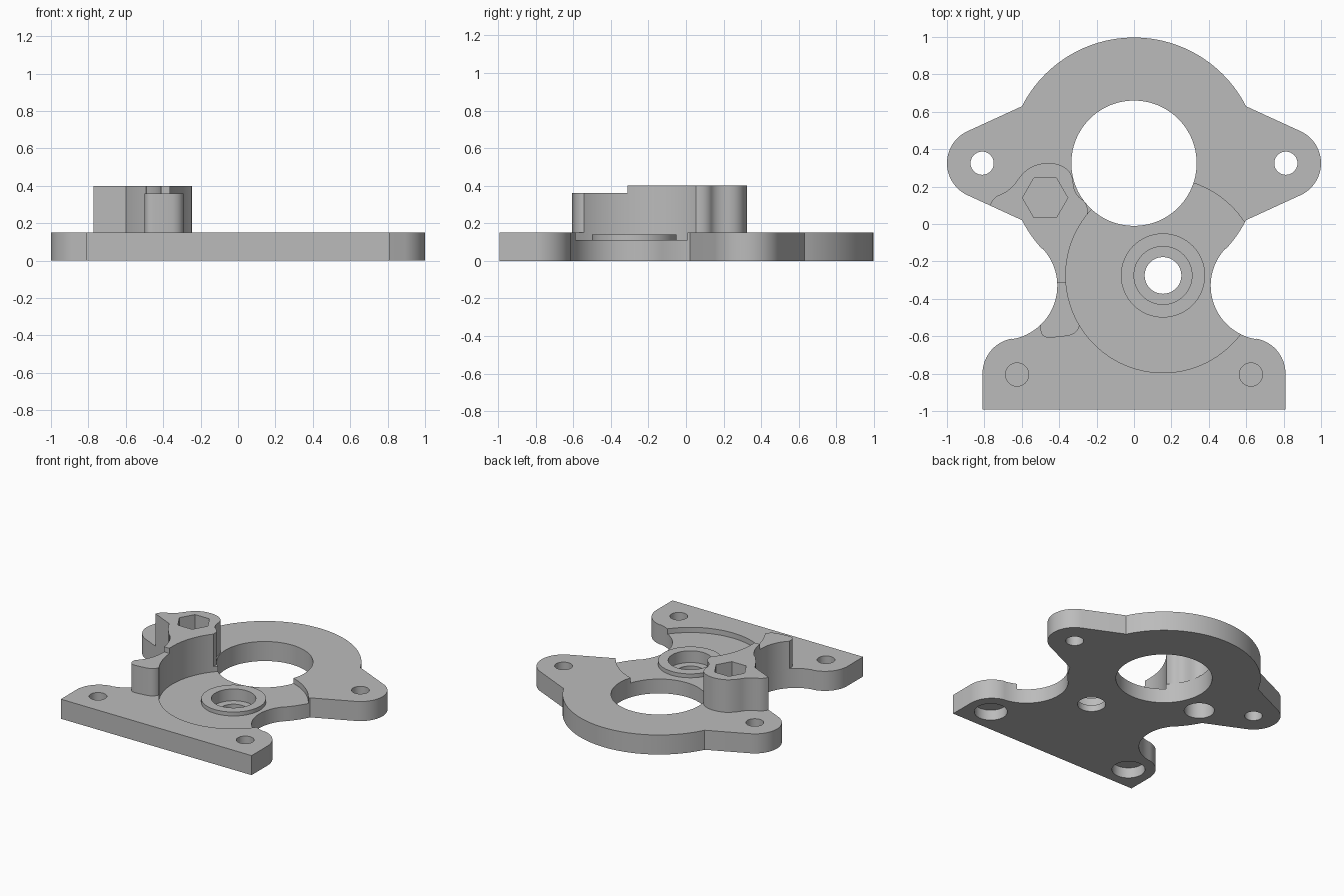
import bpy, bmesh
from math import atan2, cos, sin, pi, radians, acos, hypot

cube = bpy.data.objects.get("Cube")
if cube:
    bpy.data.objects.remove(cube)

grey = bpy.data.materials.new("plain grey")
grey.use_nodes = True
colour = (0.5, 0.5, 0.5, 1)
grey.diffuse_color = colour
grey.node_tree.nodes["Principled BSDF"].inputs["Base Color"].default_value = colour

RING, RING_R = (0, 0.325), 0.672
EAR, EAR_R = (0.812, 0.325), 0.188
WAIST, WAIST_R = (0.70, -0.33), 0.29
FOOT, FOOT_R = (0.62, -0.80), 0.19
PINION, CLEAR_R = (0.155, -0.275), 0.52
POST = (-0.475, 0.14)
THICK, FLOOR = 0.15, 0.11


def prism(name, points, z0, z1):
    """Extrude a flat outline from z0 to z1."""
    bm = bmesh.new()
    face = bm.faces.new([bm.verts.new((x, y, z0)) for x, y in points])
    out = bmesh.ops.extrude_face_region(bm, geom=[face])
    for v in out["geom"]:
        if isinstance(v, bmesh.types.BMVert):
            v.co.z = z1
    bmesh.ops.recalc_face_normals(bm, faces=bm.faces)
    mesh = bpy.data.meshes.new(name)
    bm.to_mesh(mesh)
    bm.free()
    mesh.materials.append(grey)
    obj = bpy.data.objects.new(name, mesh)
    bpy.context.collection.objects.link(obj)
    return obj


def arc(c, r, a0, a1, n=24):
    return [(c[0] + r * cos(a0 + (a1 - a0) * i / n),
             c[1] + r * sin(a0 + (a1 - a0) * i / n)) for i in range(n + 1)]


def disc(name, c, r, z0, z1, n=64):
    return prism(name, arc(c, r, 0, 2 * pi, n)[:-1], z0, z1)


def boolean(obj, tool, operation="DIFFERENCE"):
    """Apply a boolean and discard the tool."""
    tool.hide_render = True
    mod = obj.modifiers.new("cut", "BOOLEAN")
    mod.operation, mod.object, mod.solver = operation, tool, "EXACT"
    bpy.context.view_layer.objects.active = obj
    bpy.ops.object.modifier_apply(modifier=mod.name)
    bpy.data.objects.remove(tool)


def rounded(points, steps=3):
    """Soften a closed outline by corner cutting."""
    for _ in range(steps):
        points = [(a[0] * k + b[0] * (1 - k), a[1] * k + b[1] * (1 - k))
                  for a, b in zip(points, points[1:] + points[:1])
                  for k in (0.75, 0.25)]
    return points


def heading(a, b):
    return atan2(b[1] - a[1], b[0] - a[0])


def plate_outline():
    """Right half from the bottom up, then mirrored."""
    shoulder = (0.6, 0.63)
    gap = (shoulder[0] - EAR[0], shoulder[1] - EAR[1])
    tangent = atan2(gap[1], gap[0]) - acos(EAR_R / hypot(*gap))
    neck = heading(WAIST, RING)
    half = [(0.81, -0.992)]
    half += arc(FOOT, FOOT_R, 0, heading(FOOT, WAIST))
    half += arc(WAIST, WAIST_R, heading(WAIST, FOOT) + 2 * pi, neck)
    half += arc(RING, RING_R, neck - pi, heading(RING, (0.6, 0.02)), 8)
    half += arc(EAR, EAR_R, -tangent, tangent)
    half += arc(RING, RING_R, heading(RING, shoulder), pi / 2)
    return half + [(-x, y) for x, y in half[-2::-1]]


# Base plate with round clearing and raised bearing ring
outline = plate_outline()
plate = prism("base_plate", outline, 0, THICK)
boolean(plate, disc("clearing", PINION, CLEAR_R, FLOOR, 1, 128))
boolean(plate, disc("bearing_ring", PINION, 0.225, 0.05, 0.14), "UNION")

# Nut post and lower arm, trimmed to the plate edge and the clearing
post = prism("nut_post", rounded([
    (-0.78, 0.13), (-0.66, 0.18), (-0.60, 0.27), (-0.53, 0.32), (-0.42, 0.33),
    (-0.33, 0.28), (-0.32, 0.16), (-0.245, 0.11), (-0.25, 0.0), (-0.2, -0.1),
    (-0.2, -0.312), (-0.28, -0.312), (-0.38, -0.312), (-0.5, -0.312), (-0.6, -0.312),
    (-0.8, -0.1)]), THICK - 0.01, 0.4)
arm = prism("post_arm", rounded([
    (-0.5, -0.29), (-0.5, -0.5), (-0.5, -0.61), (-0.40, -0.605), (-0.31, -0.59),
    (-0.28, -0.52), (-0.28, -0.29)]), THICK - 0.01, 0.36)
for part in (post, arm):
    boolean(part, prism("edge_trim", outline, 0, 1), "INTERSECT")
    boolean(part, disc("clearing", PINION, CLEAR_R, 0, 1, 128))
    boolean(plate, part, "UNION")

# Motor opening, bearing seat and shaft hole
boolean(plate, disc("motor_opening", RING, 0.335, -1, 1, 96))
boolean(plate, disc("bearing_seat", PINION, 0.155, 0.05, 1))
boolean(plate, disc("shaft_hole", PINION, 0.098, -1, 1))

# Screw holes in the ears; feet have a thin web between hole and counterbore
for side in (-1, 1):
    boolean(plate, disc("ear_hole", (side * EAR[0], EAR[1]), 0.062, -1, 1, 40))
    foot = (side * 0.625, -0.805)
    boolean(plate, disc("foot_hole", foot, 0.062, 0.09, 1, 40))
    boolean(plate, disc("foot_counterbore", foot, 0.115, -1, 0.08, 48))

# Hexagonal nut pocket above, screw hole below
boolean(plate, disc("nut_pocket", POST, 0.121, 0.28, 1, 6))
boolean(plate, disc("post_hole", POST, 0.105, -1, 0.265, 48))

plate.name = "mounting_plate"
bpy.ops.object.select_all(action="DESELECT")
plate.select_set(True)
bpy.context.view_layer.objects.active = plate
bpy.ops.object.shade_smooth_by_angle(angle=radians(30))
